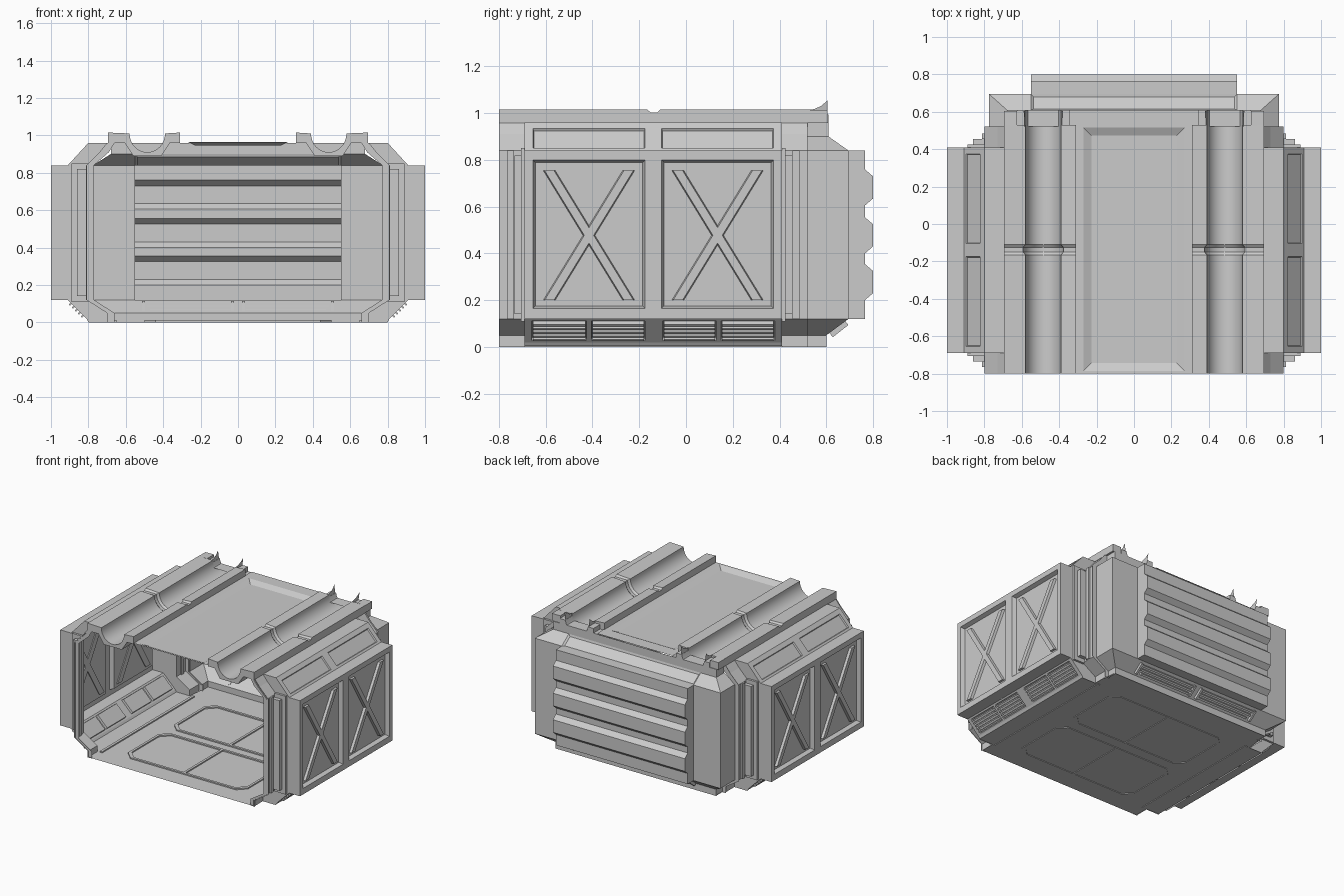
import bpy, bmesh, math
from mathutils import Vector, Matrix

if "Cube" in bpy.data.objects:
    bpy.data.objects.remove(bpy.data.objects["Cube"])


def finish(bm, name, mirror=False, smooth=False):
    me = bpy.data.meshes.new(name)
    bm.to_mesh(me)
    bm.free()
    ob = bpy.data.objects.new(name, me)
    bpy.context.collection.objects.link(ob)
    if smooth:
        for p in me.polygons:
            p.use_smooth = True
        me.set_sharp_from_angle(angle=math.radians(30))
    if mirror:
        ob.modifiers.new("mirror", 'MIRROR')
    return ob


def loft(sections, closed=False, caps=False):
    """Skin a list of equal-length 3D point lists."""
    bm = bmesh.new()
    rows = [[bm.verts.new(p) for p in s] for s in sections]
    n = len(rows[0])
    for a, b in zip(rows, rows[1:]):
        for i in range(n if closed else n - 1):
            j = (i + 1) % n
            bm.faces.new((a[i], a[j], b[j], b[i]))
    if caps:
        bm.faces.new(rows[0][::-1])
        bm.faces.new(rows[-1])
    return bm


def along_y(profile, ys):
    return [[(x, y, z) for x, z in profile] for y in ys]


def panel_sheet(name, o, u, v, uc, vc, cells, inset, depth, mirror=False):
    """Flat sheet cut into a grid, with the chosen cells recessed."""
    bm = bmesh.new()
    o, u, v = Vector(o), Vector(u).normalized(), Vector(v).normalized()
    g = [[bm.verts.new(o + u * a + v * b) for b in vc] for a in uc]
    picked = []
    for i in range(len(uc) - 1):
        for j in range(len(vc) - 1):
            f = bm.faces.new((g[i][j], g[i + 1][j], g[i + 1][j + 1], g[i][j + 1]))
            if (i, j) in cells:
                picked.append(f)
    bm.normal_update()
    if picked:
        bmesh.ops.inset_individual(bm, faces=picked, thickness=inset, depth=depth)
    return finish(bm, name, mirror)


def add_box(bm, c, size, rot=Matrix()):
    m = Matrix.Translation(c) @ rot @ Matrix.Diagonal((*size, 1))
    bmesh.ops.create_cube(bm, size=1, matrix=m)


Y0, Y1 = -0.69, 0.41           # extent of the side bays
BAYS = [(-0.655, -0.175), (-0.105, 0.375)]
YC = [Y0, -0.655, -0.175, -0.105, 0.375, Y1]

# Side bays: wall with two recessed fields, sloped shoulder and sloped skirt
panel_sheet("side_wall", (1, 0, 0), (0, 1, 0), (0, 0, 1), YC,
            [0.12, 0.165, 0.80, 0.84], [(1, 1), (3, 1)], 0.015, -0.03, True)
panel_sheet("side_shoulder", (0.91, 0, 0.84), (0, 1, 0), (-0.11, 0, 0.12), YC,
            [0, 0.016, 0.128, 0.163], [(1, 1), (3, 1)], 0.006, -0.01, True)
GC = [Y0, -0.66, -0.425, -0.405, -0.175, -0.1, 0.13, 0.15, 0.38, Y1]
panel_sheet("side_skirt", (0.81, 0, 0.02), (0, 1, 0), (1, 0, 1), GC,
            [0, 0.012, 0.128, 0.1414], [(1, 1), (3, 1), (5, 1), (7, 1)], 0.004, -0.015, True)
for nm, prof in (("bay_top_ledge", [(1, 0.84), (0.91, 0.84)]),
                 ("bay_bottom_ledge", [(0.91, 0.12), (1, 0.12)]),
                 ("bay_floor_lip", [(0.81, 0.02), (0.8, 0.005)]),
                 ("roof_side_strip", [(0.8, 0.96), (0.69, 0.96)])):
    finish(loft(along_y(prof, (Y0, Y1))), nm, True)

# Cross braces in the wall fields
bm = bmesh.new()
for a, b in BAYS:
    for p, q in ((a + 0.07, b - 0.07), (b - 0.07, a + 0.07)):
        w = 0.028
        lo = [(q - w, 0.2), (q + w, 0.2), (p + w, 0.755), (p - w, 0.755)]
        base = [bm.verts.new((0.962, y, z)) for y, z in lo]
        top = [bm.verts.new((0.988, y + (0.008 if k in (0, 3) else -0.008), z))
               for k, (y, z) in enumerate(lo)]
        bm.faces.new(base[::-1])
        bm.faces.new(top)
        for i in range(4):
            j = (i + 1) % 4
            bm.faces.new((base[i], base[j], top[j], top[i]))
finish(bm, "cross_braces", True)

# Skirt grille slats
bm = bmesh.new()
rot = Matrix.Rotation(math.radians(45), 4, 'Y')
for a, b in ((-0.655, -0.43), (-0.4, -0.18), (-0.095, 0.125), (0.155, 0.375)):
    for k in range(5):
        t = 0.018 + k * 0.016
        add_box(bm, (0.81 + t, (a + b) / 2, 0.02 + t), (0.028, b - a, 0.010), rot)
finish(bm, "skirt_grille_slats", True)

# Arches in front of and behind the side bays
ARCH = [(0.69, 0), (0.69, 0.05), (0.8, 0.12), (0.8, 0.84), (0.73, 0.91), (0.69, 0.96)]
INNER = [(0.66, 0), (0.66, 0.05), (0.77, 0.12), (0.77, 0.84), (0.69, 0.91), (0.66, 0.96)]
BAY = [(0.8, 0.0), (0.81, 0.02), (0.91, 0.12), (1, 0.12), (1, 0.84), (0.91, 0.84), (0.8, 0.96)]
for nm, ya, yb, yf, cap, s in (("front", -0.8, Y0, -0.795, Y0, -1), ("rear", Y1, 0.52, 0.525, Y1, 1)):
    finish(loft(along_y(ARCH, (ya, yb))), nm + "_arch", True)
    finish(loft([[(x + 0.01, yf, z) for x, z in ARCH],
                 [(x, yf, z) for x, z in INNER]]), nm + "_arch_flange", True)
    bm = bmesh.new()
    bm.faces.new([bm.verts.new((x, cap, z)) for x, z in BAY + ARCH[::-1]])
    finish(bm, nm + "_bay_end", True)
    bm = bmesh.new()       # vertical ribs on the arch column
    add_box(bm, (0.83, cap + s * 0.022, 0.48), (0.06, 0.045, 0.68))
    add_box(bm, (0.845, cap + s * 0.008, 0.48), (0.09, 0.016, 0.74))
    add_box(bm, (0.80, cap + s * 0.06, 0.48), (0.024, 0.03, 0.72))
    finish(bm, nm + "_column_ribs", True)

# Rear shell: U-shaped plan lofted over z, open behind the corrugated slab
rings = [(0.0, 0.67, 0.6), (0.05, 0.67, 0.6), (0.12, 0.775, 0.695),
         (0.84, 0.775, 0.695), (0.9, 0.68, 0.61), (0.96, 0.68, 0.61)]
bm = loft([[(-w, 0.52, z), (-w, y, z), (-0.55, y, z), (0.55, y, z), (w, y, z), (w, 0.52, z)]
           for z, w, y in rings])
bm.faces.ensure_lookup_table()
opening, slope = bm.faces[2 * 5 + 2], bm.faces[3 * 5 + 2]
bm.normal_update()
sgn = -1 if slope.normal.z > 0 else 1
bmesh.ops.inset_individual(bm, faces=[slope], thickness=0.018, depth=sgn * 0.01)
bmesh.ops.delete(bm, geom=[opening], context='FACES')
finish(bm, "rear_shell")

# Corrugated rear slab
prof = [(0.695, 0.84), (0.765, 0.84)]
for z in (0.76, 0.555, 0.355):
    prof += [(0.765, z), (0.8, z - 0.03), (0.8, z - 0.125), (0.765, z - 0.155)]
prof += [(0.765, 0.12), (0.695, 0.12)]
bm = loft([[(x, y, z) for y, z in prof] for x in (-0.55, 0.55)], caps=True)
finish(bm, "rear_corrugated_slab")

# Rear vents under the slab
bm = bmesh.new()
rot = Matrix.Rotation(math.radians(-52), 4, 'X')
for k in range(3):
    t = 0.25 + k * 0.25
    add_box(bm, (0.255 + 0.01 * k, 0.6 + 0.095 * t + 0.006, 0.05 + 0.07 * t - 0.008),
            (0.43 + 0.02 * k, 0.02, 0.014), rot)
for x in (0.03, 0.505):
    add_box(bm, (x, 0.653, 0.078), (0.015, 0.026, 0.085), rot)
finish(bm, "rear_vent_slats", True)

# Roof with shallow recessed centre panel
panel_sheet("roof", (0, 0, 0.965), (1, 0, 0), (0, 1, 0), [-0.315, -0.27, 0.27, 0.315],
            [-0.8, -0.785, 0.515, 0.61], [(1, 1)], 0.06, -0.02)
panel_sheet("roof_rear_corner", (0, 0, 0.96), (1, 0, 0), (0, 1, 0), [0.31, 0.68],
            [0.52, 0.61], [], 0, 0, True)


# Roof channels: half-round trough between two rails, with a clamp groove
def channel(x0, x1, top, d=0.0):
    arc = [(0.485 + (0.095 + d) * math.cos(a), 1.01 - (0.1 + d * 0.8) * math.sin(a))
           for a in (math.pi * (i / 16) for i in range(17))]
    arc = [(x, min(z, top - d)) for x, z in arc]
    return ([(x1, 0.958), (x1, top - d)] + arc + [(x0, top - d), (x0, 0.958),
            (0.365, 0.958), (0.41, 0.89), (0.56, 0.89), (0.605, 0.958)])


secs = [[(x, y, z) for x, z in channel(0.31, 0.695, 1.015, d)]
        for y, d in ((-0.8, 0), (-0.165, 0), (-0.15, 0.013), (-0.125, 0.013), (-0.11, 0), (0.53, 0))]
finish(loft(secs, True, True), "roof_channel", True, True)
finish(loft(along_y(channel(0.345, 0.625, 0.995), (0.53, 0.61)), True, True),
       "channel_rear_end", True, True)
bm = bmesh.new()               # outer rail stub and upturned fins at the rear
add_box(bm, (0.66, 0.565, 0.986), (0.07, 0.08, 0.055))
for x, s in ((0.392, -1), (0.578, 1)):
    ring = [(0.52, 0.97), (0.605, 0.97), (0.605, 1.055), (0.58, 1.032), (0.55, 1.018), (0.52, 1.013)]
    bm.faces.new([bm.verts.new((x + s * (z - 0.97) * 0.15, y, z)) for y, z in ring])
finish(bm, "channel_rear_fins", True)

# Floor plate
bm = bmesh.new()
half = [(0.69, -0.8), (0.69, Y0), (0.8, Y0), (0.8, Y1), (0.69, Y1), (0.67, 0.6)]
bm.faces.new([bm.verts.new((x, y, 0.005)) for x, y in half + [(-x, y) for x, y in half[::-1]]])
finish(bm, "floor")

# Octagonal floor panel frames with dividers
bm = bmesh.new()
for a, b in BAYS:
    def octagon(e, z):
        X, lo, hi, c = 0.5 - e, a + e, b - e, 0.06
        pts = [(X, lo + c), (X, hi - c), (X - c, hi), (-X + c, hi),
               (-X, hi - c), (-X, lo + c), (-X + c, lo), (X - c, lo)]
        return [bm.verts.new((x, y, z)) for x, y in pts]
    loops = [octagon(0, 0), octagon(0, 0.014), octagon(0.018, 0.014), octagon(0.018, 0)]
    for r in range(4):
        p, q = loops[r], loops[(r + 1) % 4]
        for i in range(8):
            j = (i + 1) % 8
            bm.faces.new((p[i], p[j], q[j], q[i]))
    add_box(bm, (0, (a + b) / 2, 0.007), (0.018, b - a - 0.03, 0.014))
for x in (-0.66, 0.66):
    add_box(bm, (x, -0.14, 0.007), (0.02, 1.1, 0.014))
finish(bm, "floor_panel_frames")
